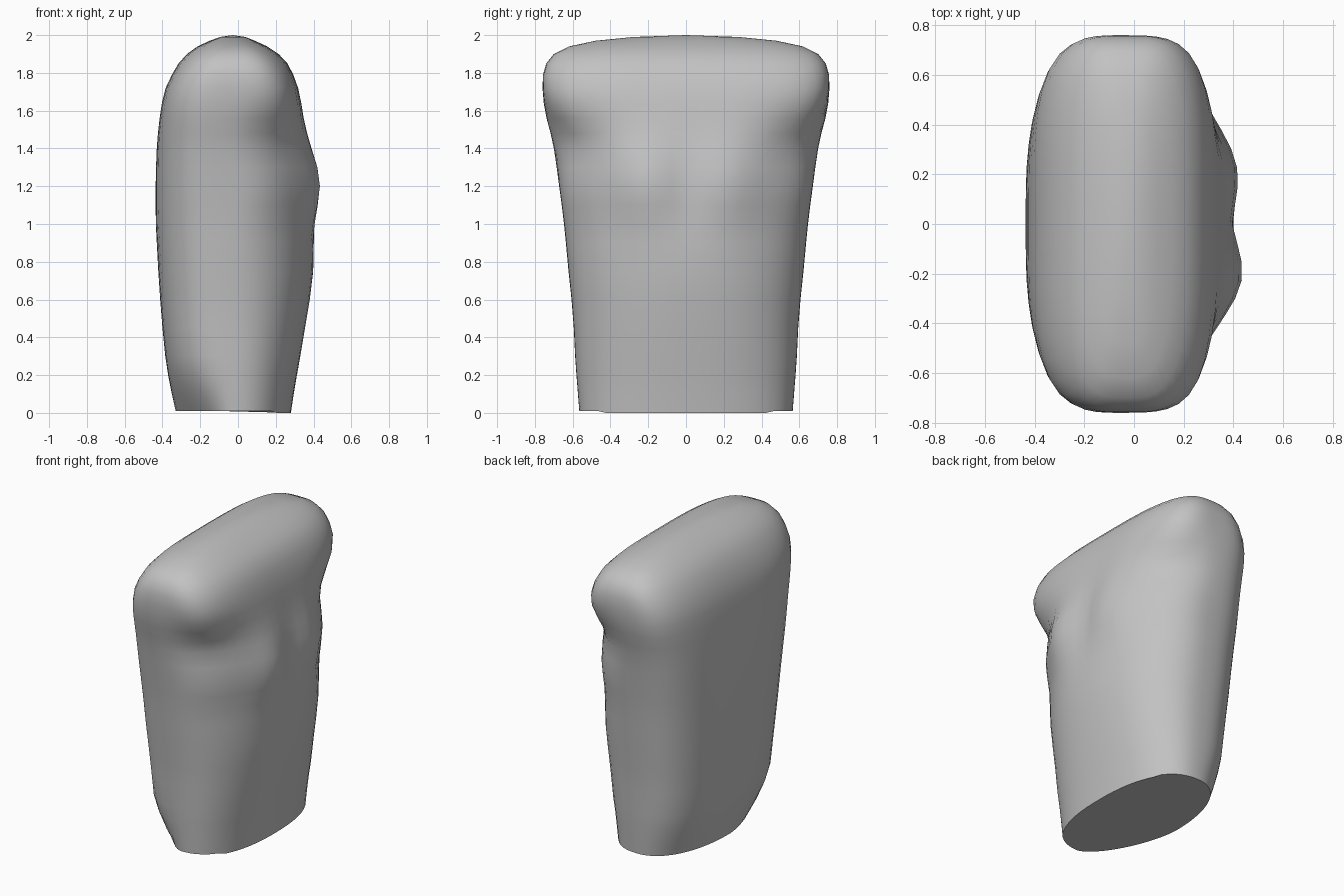
import bpy, bmesh, math

cube = bpy.data.objects.get("Cube")
if cube:
    bpy.data.objects.remove(cube, do_unlink=True)

SEGMENTS = 56

# Horizontal sections: height, back x, chest x, half width,
# squareness of the back, squareness of the chest
SECTIONS = [
    (0.01, -0.33, 0.28, 0.565, 2.2, 2.4),
    (0.10, -0.35, 0.295, 0.572, 2.4, 2.35),
    (0.20, -0.37, 0.312, 0.58, 2.6, 2.3),
    (0.30, -0.385, 0.33, 0.587, 2.75, 2.3),
    (0.45, -0.40, 0.355, 0.594, 2.8, 2.25),
    (0.60, -0.412, 0.38, 0.606, 2.85, 2.2),
    (0.75, -0.422, 0.398, 0.622, 2.9, 2.15),
    (0.90, -0.43, 0.40, 0.636, 2.95, 2.1),
    (1.00, -0.435, 0.396, 0.646, 3.0, 2.1),
    (1.10, -0.436, 0.392, 0.658, 3.1, 2.2),
    (1.20, -0.436, 0.388, 0.672, 3.2, 2.3),
    (1.30, -0.434, 0.38, 0.686, 3.3, 2.35),
    (1.40, -0.43, 0.366, 0.702, 3.4, 2.5),
    (1.48, -0.424, 0.355, 0.719, 3.5, 2.75),
    (1.56, -0.415, 0.344, 0.74, 3.6, 3.1),
    (1.64, -0.403, 0.334, 0.754, 3.7, 3.5),
    (1.72, -0.383, 0.318, 0.76, 3.7, 3.7),
    (1.79, -0.35, 0.293, 0.757, 3.6, 3.6),
    (1.85, -0.315, 0.262, 0.74, 3.4, 3.4),
    (1.90, -0.27, 0.215, 0.70, 3.2, 3.2),
    (1.94, -0.215, 0.155, 0.62, 3.0, 3.0),
    (1.97, -0.15, 0.09, 0.48, 2.7, 2.7),
    (1.99, -0.095, 0.04, 0.28, 2.4, 2.4),
]


def bump(u, v):
    return math.exp(-u * u - v * v)


def section_point(angle, z, back, chest, half, back_power, chest_power):
    c, s = math.cos(angle), math.sin(angle)
    power = chest_power if c > 0 else back_power
    # Bevelled lower corner at the back, on one side only
    if c < 0 and s < 0:
        power -= 0.7 * max(0, 1 - z / 0.27)
    radius = (abs(c) ** power + abs(s) ** power) ** (-1 / power)
    depth = chest + 0.03 if c > 0 else -0.03 - back
    x = -0.03 + depth * c * radius
    y = half * s * radius
    if c > 0:
        # Chest muscles either side of a shallow groove, the right one fuller
        fullness = 0.065 if y < 0 else 0.045
        x += fullness * c * bump((abs(y) - 0.23) / 0.17, (z - 1.22) / 0.22)
        # Hollow in front of each shoulder, above the chest
        x -= 0.02 * bump((abs(y) - 0.57) / 0.13, (z - 1.43) / 0.17)
    # Armpit hollow beneath each shoulder
    if abs(y) > 0.3:
        y -= math.copysign(0.045 * bump((x - 0.17) / 0.15, (z - 1.45) / 0.16), y)
    return x, y, z


# Skin the sections into one closed body
bm = bmesh.new()
rings = []
for section in SECTIONS:
    rings.append([bm.verts.new(section_point(2 * math.pi * i / SEGMENTS, *section))
                  for i in range(SEGMENTS)])
for low, high in zip(rings, rings[1:]):
    for i in range(SEGMENTS):
        j = (i + 1) % SEGMENTS
        bm.faces.new((low[i], low[j], high[j], high[i]))
crown = bm.verts.new((-0.03, 0, 2.0))
for i in range(SEGMENTS):
    bm.faces.new((rings[-1][i], rings[-1][(i + 1) % SEGMENTS], crown))
bm.faces.new(rings[0][::-1])

# Base sits on the ground with a very slight slope
for v in rings[0]:
    v.co.z = 0.0 if v.co.x > 0.2 else 0.01

bmesh.ops.recalc_face_normals(bm, faces=bm.faces)
mesh = bpy.data.meshes.new("torso")
bm.to_mesh(mesh)
bm.free()
torso = bpy.data.objects.new("torso", mesh)
bpy.context.collection.objects.link(torso)

# Plain grey finish
grey = bpy.data.materials.new("plain grey")
grey.use_nodes = True
grey.diffuse_color = (0.54, 0.54, 0.54, 1)
grey.node_tree.nodes["Principled BSDF"].inputs["Base Color"].default_value = (0.54, 0.54, 0.54, 1)
mesh.materials.append(grey)

# Smooth body with a crisp flat base
bpy.ops.object.select_all(action="DESELECT")
torso.select_set(True)
bpy.context.view_layer.objects.active = torso
bpy.ops.object.shade_smooth_by_angle(angle=math.radians(50))
